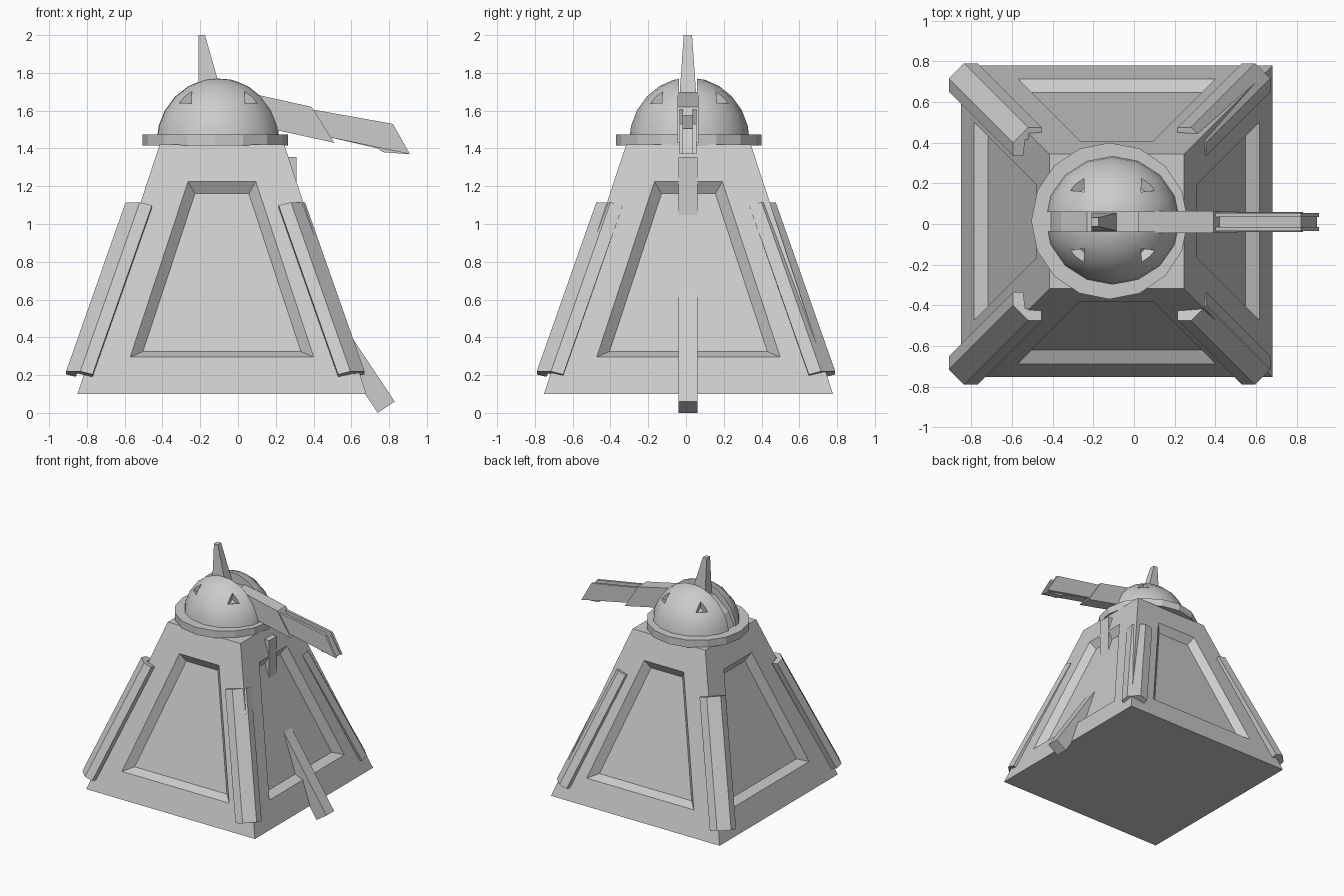
import bpy, bmesh, math
from mathutils import Vector, Matrix

if "Cube" in bpy.data.objects:
    bpy.data.objects.remove(bpy.data.objects["Cube"], do_unlink=True)

GREY = (0.6, 0.6, 0.6, 1)
mat = bpy.data.materials.new("plain grey")
mat.use_nodes = True
mat.diffuse_color = GREY
next(n for n in mat.node_tree.nodes if n.type == 'BSDF_PRINCIPLED').inputs["Base Color"].default_value = GREY

MID_Y = 0.01


def finish(name, bm, smooth=False):
    bmesh.ops.recalc_face_normals(bm, faces=bm.faces)
    mesh = bpy.data.meshes.new(name)
    bm.to_mesh(mesh)
    bm.free()
    mesh.materials.append(mat)
    ob = bpy.data.objects.new(name, mesh)
    bpy.context.collection.objects.link(ob)
    if smooth:
        smooth_shade(ob)
    return ob


def activate(ob):
    bpy.ops.object.select_all(action='DESELECT')
    ob.select_set(True)
    bpy.context.view_layer.objects.active = ob


def smooth_shade(ob):
    activate(ob)
    bpy.ops.object.shade_smooth_by_angle(angle=math.radians(35))


def loft(name, lower, upper):
    """Solid between two matching outlines."""
    bm = bmesh.new()
    a = [bm.verts.new(p) for p in lower]
    b = [bm.verts.new(p) for p in upper]
    n = len(a)
    bm.faces.new(a)
    bm.faces.new(b)
    for i in range(n):
        j = (i + 1) % n
        bm.faces.new((a[i], a[j], b[j], b[i]))
    return finish(name, bm)


def plate(name, outline, width, y=MID_Y):
    """Side outline in x and z, given a width along y."""
    return loft(name, [(x, y - width / 2, z) for x, z in outline],
                [(x, y + width / 2, z) for x, z in outline])


# Tapered body with a recessed panel on each side
bm = bmesh.new()
r2 = math.sqrt(2)
bmesh.ops.create_cone(bm, cap_ends=True, segments=4, radius1=0.765 * r2, radius2=0.33 * r2, depth=1.32,
                      matrix=Matrix.Translation((-0.085, 0.013, 0.76)) @ Matrix.Rotation(math.pi / 4, 4, 'Z'))
bm.normal_update()
sides = [f for f in bm.faces if abs(f.normal.z) < 0.9]
bmesh.ops.inset_individual(bm, faces=sides, thickness=0.205, use_even_offset=True)
bmesh.ops.inset_individual(bm, faces=sides, thickness=0.05, depth=-0.055, use_even_offset=True)
finish("body", bm)

# Angled guard along each corner edge
section = [(0, 0.075), (0.075, 0), (0.14, 0), (0.14, 0.05), (0.06, 0.06), (0.05, 0.14), (0, 0.14)]
for sx, side in ((-1, "right"), (1, "left")):
    for sy, end in ((-1, "front"), (1, "back")):
        def ring(half, z):
            return [(-0.12 + sx * (half - u), sy * (half - v), z - 0.25 * (u + v - 0.075)) for u, v in section]
        loft(f"{end}_{side}_corner_guard", ring(0.79, 0.22), ring(0.475, 1.115))

# Collar under the dome
bm = bmesh.new()
bmesh.ops.create_cone(bm, cap_ends=True, segments=16, radius1=0.385, radius2=0.385, depth=0.06,
                      matrix=Matrix.Translation((-0.12, 0.015, 1.445)))
finish("collar", bm)

# Dome in two halves, parted by a slot
centre = Vector((-0.105, 0.018, 1.43))
radii = Vector((0.335, 0.32, 0.345))


def eye_cutter(direction):
    n = Vector(direction).normalized()
    at = centre + Vector(a * b for a, b in zip(n, radii))
    bm = bmesh.new()
    bmesh.ops.create_cone(bm, cap_ends=True, segments=3, radius1=0.025, radius2=0.095, depth=0.1,
                          matrix=Matrix.Translation(at) @ n.to_track_quat('Z', 'Y').to_matrix().to_4x4())
    return finish("eye_cutter", bm)


for sy, half in ((-1, "front"), (1, "back")):
    bm = bmesh.new()
    bmesh.ops.create_uvsphere(bm, u_segments=16, v_segments=12, radius=1)
    for v in bm.verts:
        v.co = centre + Vector(a * b for a, b in zip(v.co, radii))
    for point, normal in (((0, 0, 1.43), (0, 0, -1)), ((0, MID_Y + sy * 0.048, 0), (0, -sy, 0))):
        cut = bmesh.ops.bisect_plane(bm, geom=bm.verts[:] + bm.edges[:] + bm.faces[:],
                                     plane_co=point, plane_no=normal, clear_outer=True)
        rim = [e for e in cut["geom_cut"] if isinstance(e, bmesh.types.BMEdge)]
        bmesh.ops.holes_fill(bm, edges=rim)
    dome = finish(f"{half}_dome_half", bm)
    for sx in (-1, 1):
        cutter = eye_cutter((sx * 0.5, sy * 0.53, 0.68))
        mod = dome.modifiers.new("eye", 'BOOLEAN')
        mod.operation = 'DIFFERENCE'
        mod.solver = 'EXACT'
        mod.object = cutter
        activate(dome)
        bpy.ops.object.modifier_apply(modifier=mod.name)
        bpy.data.objects.remove(cutter, do_unlink=True)
    smooth_shade(dome)

# Slot floor, antenna and folding arm
plate("slot_floor", [(-0.43, 1.43), (-0.36, 1.58), (-0.23, 1.69), (0.03, 1.69), (0.14, 1.6), (0.22, 1.43)], 0.1)


def box_ring(x0, x1, half, z):
    return [(x0, MID_Y - half, z), (x1, MID_Y - half, z), (x1, MID_Y + half, z), (x0, MID_Y + half, z)]


loft("antenna", box_ring(-0.21, -0.08, 0.045, 1.67), box_ring(-0.21, -0.175, 0.022, 2.0))
plate("inner_arm", [(0.02, 1.7), (0.12, 1.68), (0.39, 1.62), (0.51, 1.43), (0.1, 1.52)], 0.11)
for sy, side in ((-1, "front"), (1, "back")):
    plate(f"outer_arm_{side}_wall", [(0.4, 1.605), (0.82, 1.53), (0.91, 1.37), (0.48, 1.46)], 0.02, MID_Y + sy * 0.035)
plate("outer_arm_core", [(0.41, 1.575), (0.82, 1.505), (0.9, 1.37), (0.77, 1.38), (0.74, 1.4), (0.48, 1.46)], 0.05)

# Side stub and trailing leg
plate("side_stub", [(0.15, 1.355), (0.31, 1.355), (0.31, 0.98), (0.15, 0.98)], 0.1)
plate("trailing_leg", [(0.83, 0.06), (0.74, 0.0), (0.35, 0.585), (0.44, 0.645)], 0.1)
